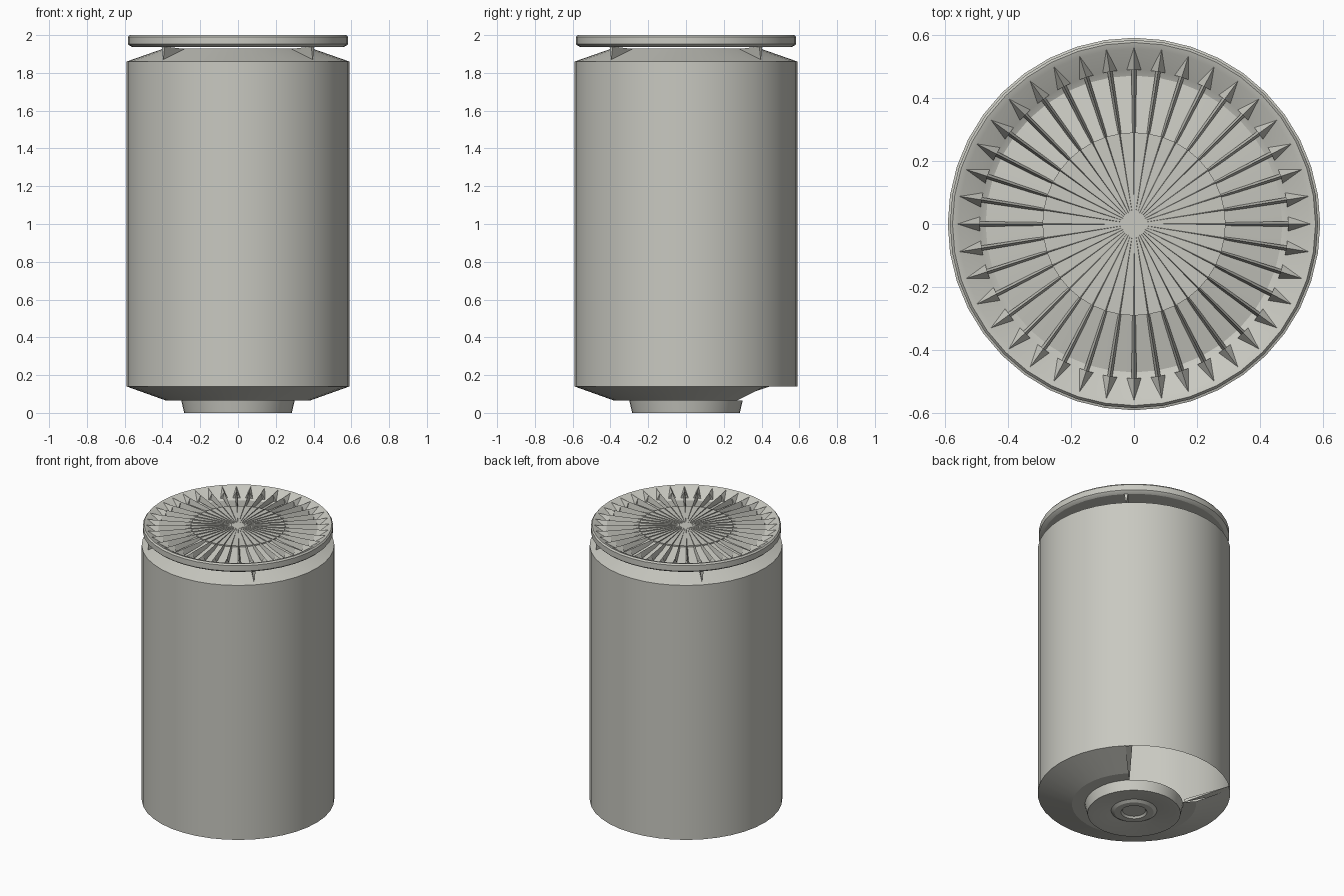
import bpy, bmesh, math
from mathutils import Vector

if "Cube" in bpy.data.objects:
    bpy.data.objects.remove(bpy.data.objects["Cube"])

SEG = 40
metal = bpy.data.materials.new("warm_grey")
metal.diffuse_color = (0.58, 0.58, 0.53, 1)
metal.use_nodes = True
metal.node_tree.nodes["Principled BSDF"].inputs["Base Color"].default_value = metal.diffuse_color


def polar(r, deg, z):
    a = math.radians(deg)
    return Vector((r * math.cos(a), r * math.sin(a), z))


def finish(name, bm, smooth=True):
    bmesh.ops.remove_doubles(bm, verts=bm.verts, dist=1e-5)
    bmesh.ops.recalc_face_normals(bm, faces=bm.faces)
    me = bpy.data.meshes.new(name)
    bm.to_mesh(me)
    bm.free()
    me.materials.append(metal)
    ob = bpy.data.objects.new(name, me)
    bpy.context.collection.objects.link(ob)
    if smooth:
        bpy.ops.object.select_all(action='DESELECT')
        ob.select_set(True)
        bpy.context.view_layer.objects.active = ob
        bpy.ops.object.shade_smooth_by_angle(angle=math.radians(18))
    return ob


def lathe(name, profile, skip=lambda band, deg: False):
    """Spin (radius, height) points; skip drops faces by band and angle."""
    bm = bmesh.new()
    step = 360 / SEG
    for band, ((r0, z0), (r1, z1)) in enumerate(zip(profile, profile[1:])):
        for i in range(SEG):
            a, b = i * step, (i + 1) * step
            if skip(band, (a + b) / 2):
                continue
            pts = [polar(r0, a, z0), polar(r0, b, z0), polar(r1, b, z1), polar(r1, a, z1)]
            if r0 < 1e-6:
                pts.pop(1)
            elif r1 < 1e-6:
                pts.pop(3)
            bm.faces.new([bm.verts.new(p) for p in pts])
    return finish(name, bm)


# Hollow body with an outlet opening in the lower chamfer at the back
lathe("body", [(0.28, 0.065), (0.38, 0.065), (0.59, 0.14), (0.59, 1.86),
               (0.39, 1.93), (0.0, 1.93)],
      skip=lambda band, deg: band <= 1 and 45 < deg < 135 and (band == 1 or deg > 0))

# Stepped foot with a dished centre
lathe("foot", [(0.30, 0.065), (0.285, 0.0), (0.26, 0.0), (0.14, 0.02), (0.12, 0.008),
               (0.08, 0.008), (0.07, 0.02), (0.0, 0.02)])

# Tapered struts at both ends of the outlet
bm = bmesh.new()
for mid in (45, 135):
    tip = polar(0.31, mid, 0.065)
    top = polar(0.31, mid, 0.085)
    left, right = polar(0.588, mid - 4, 0.14), polar(0.588, mid + 4, 0.14)
    v = [bm.verts.new(p) for p in (tip, left, right, top)]
    for f in ((0, 1, 2), (0, 3, 1), (0, 2, 3), (1, 3, 2)):
        bm.faces.new([v[i] for i in f])
finish("outlet_struts", bm, False)

# Lid: underside, rounded rim, sloping inner wall, cone and raised hub
lathe("lid", [(0.0, 1.94), (0.56, 1.937), (0.575, 1.945), (0.583, 1.953), (0.583, 1.99),
              (0.575, 2.0), (0.555, 1.994), (0.49, 1.95), (0.47, 1.942),
              (0.29, 1.98), (0.29, 1.988), (0.0, 1.992)])

# Radial grille ribs, each with a flared gusset against the rim
bm = bmesh.new()
for i in range(40):
    deg = i * 9
    out = polar(1, deg, 0)
    side = Vector((-out.y, out.x, 0))

    def at(r, s, z):
        return bm.verts.new(out * r + side * s + Vector((0, 0, z)))

    rings = [(at(r, -w, zb), at(r, 0, zt), at(r, w, zb)) for r, w, zb, zt in
             ((0.04, 0.001, 1.985, 1.993), (0.29, 0.006, 1.975, 1.994),
              (0.50, 0.008, 1.95, 1.994))]
    for p, q in zip(rings, rings[1:]):
        for k in (0, 1):
            bm.faces.new((p[k], p[k + 1], q[k + 1], q[k]))
    tip, ridge = at(0.56, 0, 1.997), at(0.488, 0, 1.992)
    a, b = at(0.488, -0.024, 1.948), at(0.488, 0.024, 1.948)
    for tri in ((a, ridge, tip), (ridge, b, tip), (a, b, ridge)):
        bm.faces.new(tri)
finish("grille_ribs", bm, False)

# Four small posts between the shoulder and the lid
bm = bmesh.new()
for deg in (45, 135, 225, 315):
    inner, outer = 0.38, 0.56
    v = [bm.verts.new(p) for p in (polar(inner, deg, 1.925), polar(outer, deg - 1.2, 1.94),
                                   polar(outer, deg + 1.2, 1.94), polar(outer, deg, 1.865))]
    for f in ((0, 1, 2), (0, 3, 1), (0, 2, 3), (1, 3, 2)):
        bm.faces.new([v[i] for i in f])
finish("lid_posts", bm, False)
